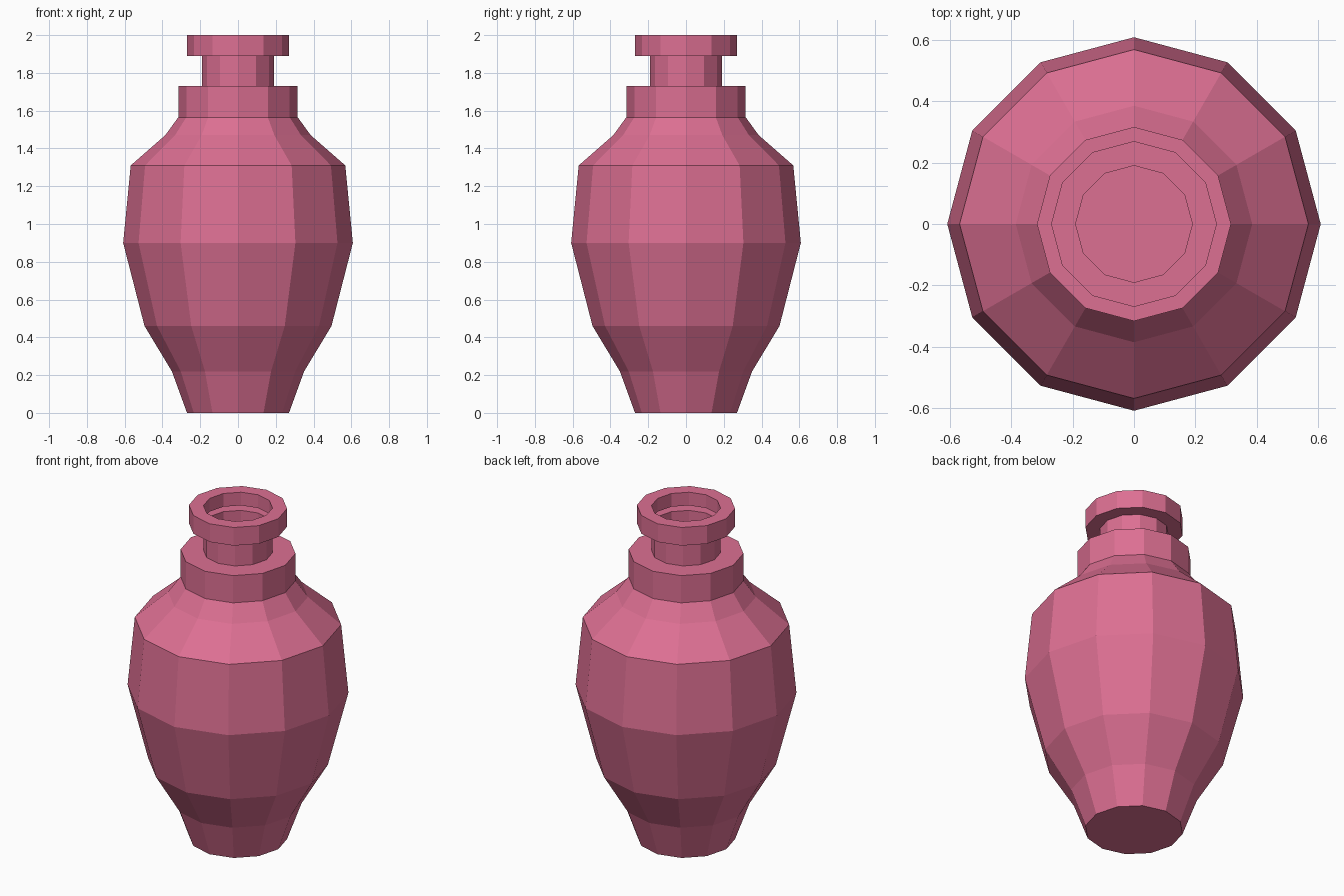
import bpy, bmesh
from math import cos, sin, tau

if "Cube" in bpy.data.objects:
    bpy.data.objects.remove(bpy.data.objects["Cube"])

SIDES = 12

# Outline (radius, height) from the base up, over the rim and into the mouth
profile = [
    (0.27, 0.0), (0.35, 0.22), (0.495, 0.46), (0.608, 0.90), (0.568, 1.31),
    (0.385, 1.47), (0.316, 1.565), (0.316, 1.73), (0.19, 1.73),
    (0.19, 1.89), (0.27, 1.89), (0.27, 2.0), (0.19, 2.0), (0.19, 1.92),
]

bm = bmesh.new()
rings = [[bm.verts.new((r * cos(tau * i / SIDES), r * sin(tau * i / SIDES), z))
          for i in range(SIDES)] for r, z in profile]

# Base, then flat-sided bands between neighbouring rings
bm.faces.new(rings[0][::-1])
for low, high in zip(rings, rings[1:]):
    for i in range(SIDES):
        j = (i + 1) % SIDES
        bm.faces.new((low[i], low[j], high[j], high[i]))

mesh = bpy.data.meshes.new("vase")
bm.to_mesh(mesh)
bm.free()

# Pink glaze
glaze = bpy.data.materials.new("pink_glaze")
glaze.diffuse_color = (0.72, 0.16, 0.29, 1)
glaze.use_nodes = True
glaze.node_tree.nodes["Principled BSDF"].inputs["Base Color"].default_value = glaze.diffuse_color
mesh.materials.append(glaze)
bpy.context.collection.objects.link(bpy.data.objects.new("vase", mesh))
